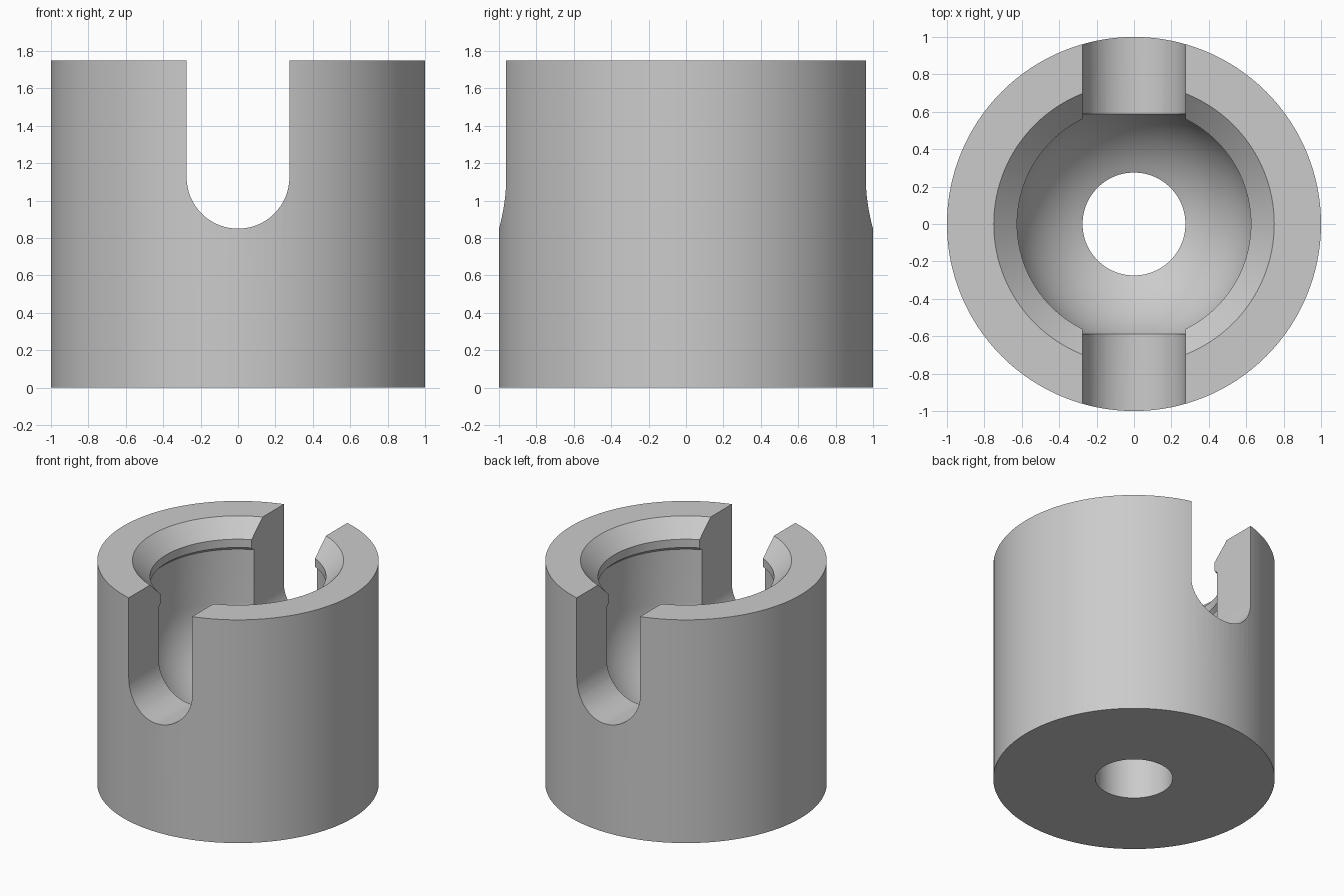
import bpy
import bmesh
from math import acos, cos, sin, pi
from mathutils import Vector, Matrix

if "Cube" in bpy.data.objects:
    bpy.data.objects.remove(bpy.data.objects["Cube"])

HEIGHT, OUTER, BORE = 1.75, 1.0, 0.275
SEAT, SEAT_Z, LIP = 0.65, 1.125, 0.625
SLOT_BOTTOM_ARC = 32
ROUND_STEPS = 128

grey = bpy.data.materials.new("plain grey")
grey.use_nodes = True
colour = (0.6, 0.6, 0.6, 1)
grey.diffuse_color = colour
grey.node_tree.nodes["Principled BSDF"].inputs["Base Color"].default_value = colour


def make_object(name, bm):
    bmesh.ops.recalc_face_normals(bm, faces=bm.faces)
    mesh = bpy.data.meshes.new(name)
    bm.to_mesh(mesh)
    bm.free()
    mesh.materials.append(grey)
    obj = bpy.data.objects.new(name, mesh)
    bpy.context.collection.objects.link(obj)
    return obj


def lathe(name, profile):
    """Turn a closed (radius, height) profile around the z axis."""
    bm = bmesh.new()
    verts = [bm.verts.new((r, 0, z)) for r, z in profile]
    edges = [bm.edges.new((v, verts[i - 1])) for i, v in enumerate(verts)]
    bmesh.ops.spin(bm, geom=verts + edges, cent=(0, 0, 0), axis=(0, 0, 1),
                   angle=2 * pi, steps=ROUND_STEPS, use_merge=True)
    bmesh.ops.remove_doubles(bm, verts=bm.verts, dist=1e-5)
    return make_object(name, bm)


# Socket body: chamfered mouth, retaining lip, straight seat wall, round cup, bore
profile = [(BORE, 0), (OUTER, 0), (OUTER, HEIGHT), (0.75, HEIGHT),
           (LIP, 1.625), (LIP, 1.56), (SEAT, 1.535)]
cup_end = acos(BORE / SEAT)
for i in range(17):
    t = cup_end * i / 16
    profile.append((SEAT * cos(t), SEAT_Z - SEAT * sin(t)))
body = lathe("socket_body", profile)

# Slot cutter: round-bottomed channel running front to back
bm = bmesh.new()
outline = [(BORE, HEIGHT + 0.3), (-BORE, HEIGHT + 0.3)]
for i in range(SLOT_BOTTOM_ARC + 1):
    a = pi + pi * i / SLOT_BOTTOM_ARC
    outline.append((BORE * cos(a), SEAT_Z + BORE * sin(a)))
face = bm.faces.new([bm.verts.new((x, -1.2, z)) for x, z in outline])
extruded = bmesh.ops.extrude_face_region(bm, geom=[face])["geom"]
bmesh.ops.translate(bm, vec=(0, 2.4, 0),
                    verts=[g for g in extruded if isinstance(g, bmesh.types.BMVert)])
cutter = make_object("slot_cutter", bm)
cutter.hide_render = True

# Cut both slots and discard the cutter
cut = body.modifiers.new("slots", 'BOOLEAN')
cut.operation, cut.solver, cut.object = 'DIFFERENCE', 'EXACT', cutter
bpy.ops.object.select_all(action='DESELECT')
bpy.context.view_layer.objects.active = body
body.select_set(True)
bpy.ops.object.modifier_apply(modifier=cut.name)
bpy.data.objects.remove(cutter)
bpy.ops.object.shade_smooth_by_angle(angle=pi / 6)
